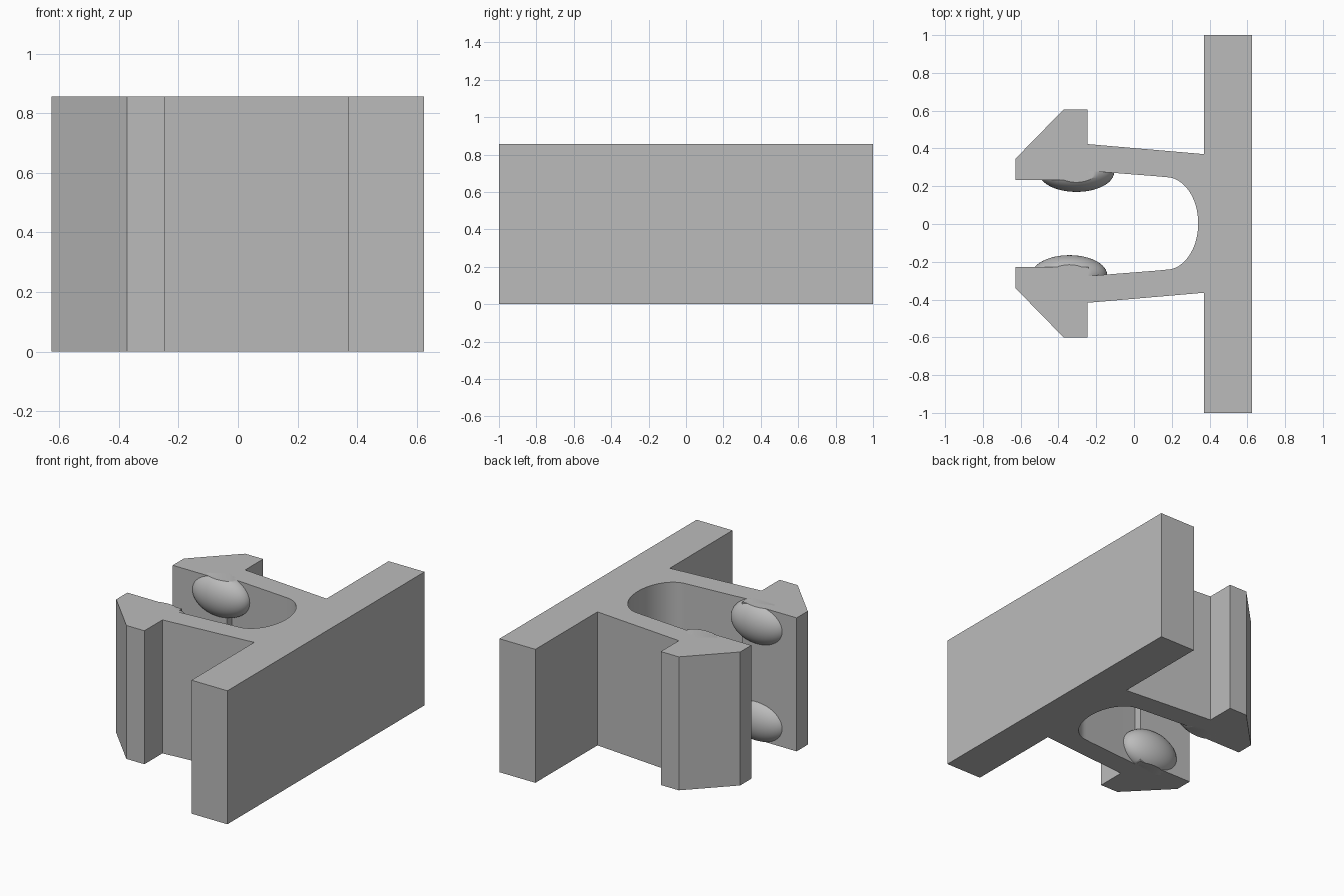
import bpy, bmesh, math

cube = bpy.data.objects.get("Cube")
if cube:
    bpy.data.objects.remove(cube, do_unlink=True)

HEIGHT = 0.857

grey = bpy.data.materials.new("plain_grey")
grey.use_nodes = True
colour = (0.5, 0.5, 0.5, 1)
grey.diffuse_color = colour
grey.node_tree.nodes["Principled BSDF"].inputs["Base Color"].default_value = colour


def add_object(name, bm):
    bmesh.ops.recalc_face_normals(bm, faces=bm.faces)
    mesh = bpy.data.meshes.new(name)
    bm.to_mesh(mesh)
    bm.free()
    mesh.materials.append(grey)
    obj = bpy.data.objects.new(name, mesh)
    bpy.context.collection.objects.link(obj)
    bpy.ops.object.select_all(action="DESELECT")
    obj.select_set(True)
    bpy.context.view_layer.objects.active = obj
    bpy.ops.object.shade_smooth_by_angle(angle=math.radians(30))
    return obj


# Clip body: back plate, two hooked arms and a rounded throat
half = [(0.625, 1), (0.37, 1), (0.37, 0.367), (-0.245, 0.42),
        (-0.245, 0.603), (-0.373, 0.603), (-0.627, 0.343), (-0.627, 0.23),
        (-0.24, 0.23), (-0.24, 0.278), (0.13, 0.249)]
shift = 0.003   # the arms sit slightly off centre on the plate
steps = 32
arc = []
for i in range(steps + 1):
    a = math.pi / 2 - math.pi * i / steps
    arc.append((0.17 + 0.17 * math.cos(a), 0.245 * math.sin(a)))
outline = half + arc + [(x, -y) for x, y in reversed(half)]

bm = bmesh.new()
verts = [bm.verts.new((x, y if abs(y) == 1 else y + shift, 0)) for x, y in outline]
base = bm.faces.new(verts)
top = bmesh.ops.extrude_face_region(bm, geom=[base])["geom"]
bmesh.ops.translate(bm, vec=(0, 0, HEIGHT),
                    verts=[v for v in top if isinstance(v, bmesh.types.BMVert)])
add_object("clip_body", bm)


# Grip bumps on the inner faces, trimmed flush with the top and bottom
def grip_bump(name, x, y, z):
    bm = bmesh.new()
    bmesh.ops.create_uvsphere(bm, u_segments=48, v_segments=24, radius=1)
    bmesh.ops.scale(bm, vec=(0.2, 0.105, 0.137), verts=bm.verts)
    bmesh.ops.translate(bm, vec=(x, y, z), verts=bm.verts)
    for level, side in ((0, -1), (HEIGHT, 1)):
        geom = bm.verts[:] + bm.edges[:] + bm.faces[:]
        cut = bmesh.ops.bisect_plane(bm, geom=geom, plane_co=(0, 0, level),
                                     plane_no=(0, 0, side), clear_outer=True)
        edges = [e for e in cut["geom_cut"] if isinstance(e, bmesh.types.BMEdge)]
        if edges:
            bmesh.ops.holes_fill(bm, edges=edges)
    add_object(name, bm)


for place, z in (("lower", 0.117), ("upper", HEIGHT - 0.117)):
    grip_bump(place + "_back_grip_bump", -0.305, 0.275, z)
    grip_bump(place + "_front_grip_bump", -0.342, -0.27, z)
